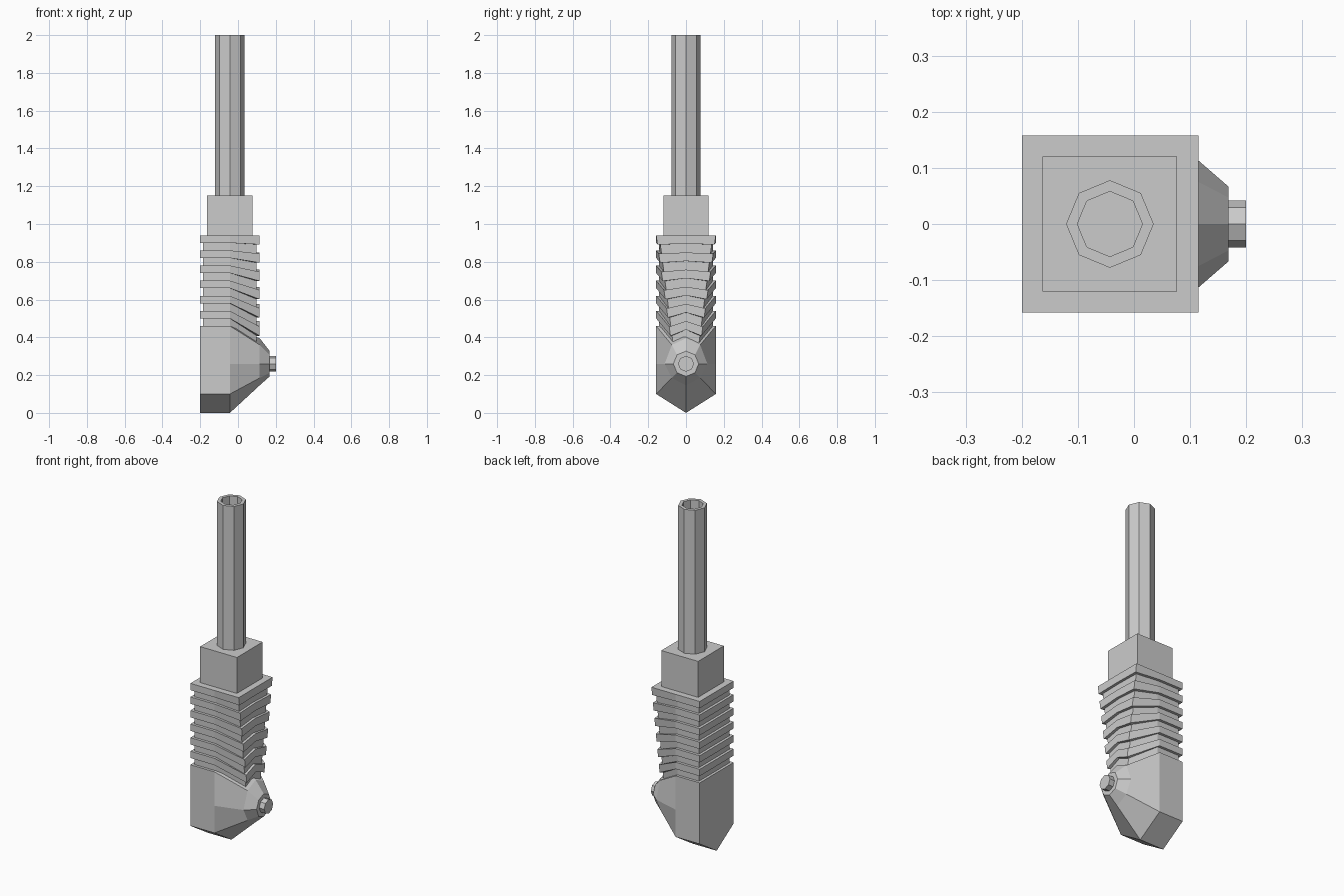
import bpy, bmesh, math

if "Cube" in bpy.data.objects:
    bpy.data.objects.remove(bpy.data.objects["Cube"])

CX = -0.043          # axis of the shaft and body
NZ = 0.26            # height of the nozzle axis


def loft(name, rings, closed=False):
    """Skin a list of equal-length rings; cap the ends, or join last to first."""
    bm = bmesh.new()
    loops = [[bm.verts.new(p) for p in r] for r in rings]
    pairs = list(zip(loops, loops[1:]))
    if closed:
        pairs.append((loops[-1], loops[0]))
    else:
        bm.faces.new(loops[0])
        bm.faces.new(loops[-1])
    for a, b in pairs:
        n = len(a)
        for i in range(n):
            j = (i + 1) % n
            bm.faces.new((a[i], a[j], b[j], b[i]))
    bmesh.ops.recalc_face_normals(bm, faces=bm.faces)
    me = bpy.data.meshes.new(name)
    bm.to_mesh(me)
    bm.free()
    ob = bpy.data.objects.new(name, me)
    bpy.context.collection.objects.link(ob)
    return ob


def oct_z(r, z):
    return [(CX + r * math.cos(k * math.pi / 4), r * math.sin(k * math.pi / 4), z) for k in range(8)]


def oct_x(r, x):
    return [(x, r * math.sin(k * math.pi / 4), NZ + r * math.cos(k * math.pi / 4)) for k in range(8)]


def half_x(x, pts):
    """Mirror a half profile (top centre to bottom centre) into a full ring."""
    return [(x, y, z) for y, z in pts] + [(x, -y, z) for y, z in pts[-2:0:-1]]


def square(x0, x1, y, z):
    return [(x0, -y, z), (x1, -y, z), (x1, y, z), (x0, y, z)]


def lerp(a, b, t):
    return a + (b - a) * t


# hollow eight-sided shaft
loft("shaft", [oct_z(0.078, 1.15), oct_z(0.078, 2.0), oct_z(0.058, 2.0), oct_z(0.058, 1.15)], closed=True)

# square collar
loft("collar", [square(-0.163, 0.077, 0.12, 0.93), square(-0.163, 0.077, 0.12, 1.152)])


# ribbed body: ribs fan downwards and narrow towards the nozzle side
def body_ring(t, s):
    zb, zc, zm = lerp(0.94, 0.46, t), lerp(0.94, 0.36, t), lerp(0.94, 0.395, t)
    yc = lerp(0.158, 0.075, t)
    half = [(-0.2, 0.158, zb), (CX, 0.158, zb), (0.115, yc, zc)]
    pts = half + [(0.115, 0, zm)] + [(x, -y, z) for x, y, z in reversed(half)]
    return [(CX + (x - CX) * s, y * s, z) for x, y, z in pts]


rings = []
for i in range(6):
    a, m, b = i / 6, (i + 0.5) / 6, (i + 1) / 6
    rings += [body_ring(a, 1), body_ring(m, 1), body_ring(m, 0.9), body_ring(b, 0.9)]
loft("ribbed_body", rings)

# keeled head tapering to the nozzle seat
back = [(0, 0.46), (0.158, 0.46), (0.158, NZ), (0.158, 0.10), (0, 0)]
neck = [(0, 0.395), (0.075, 0.36), (0.113, NZ), (0.075, 0.185), (0, 0.146)]
loft("head", [half_x(-0.2, back), half_x(CX, back), half_x(0.115, neck), oct_x(0.067, 0.168)])

# nozzle
loft("nozzle", [oct_x(0.042, 0.16), oct_x(0.042, 0.2)])
